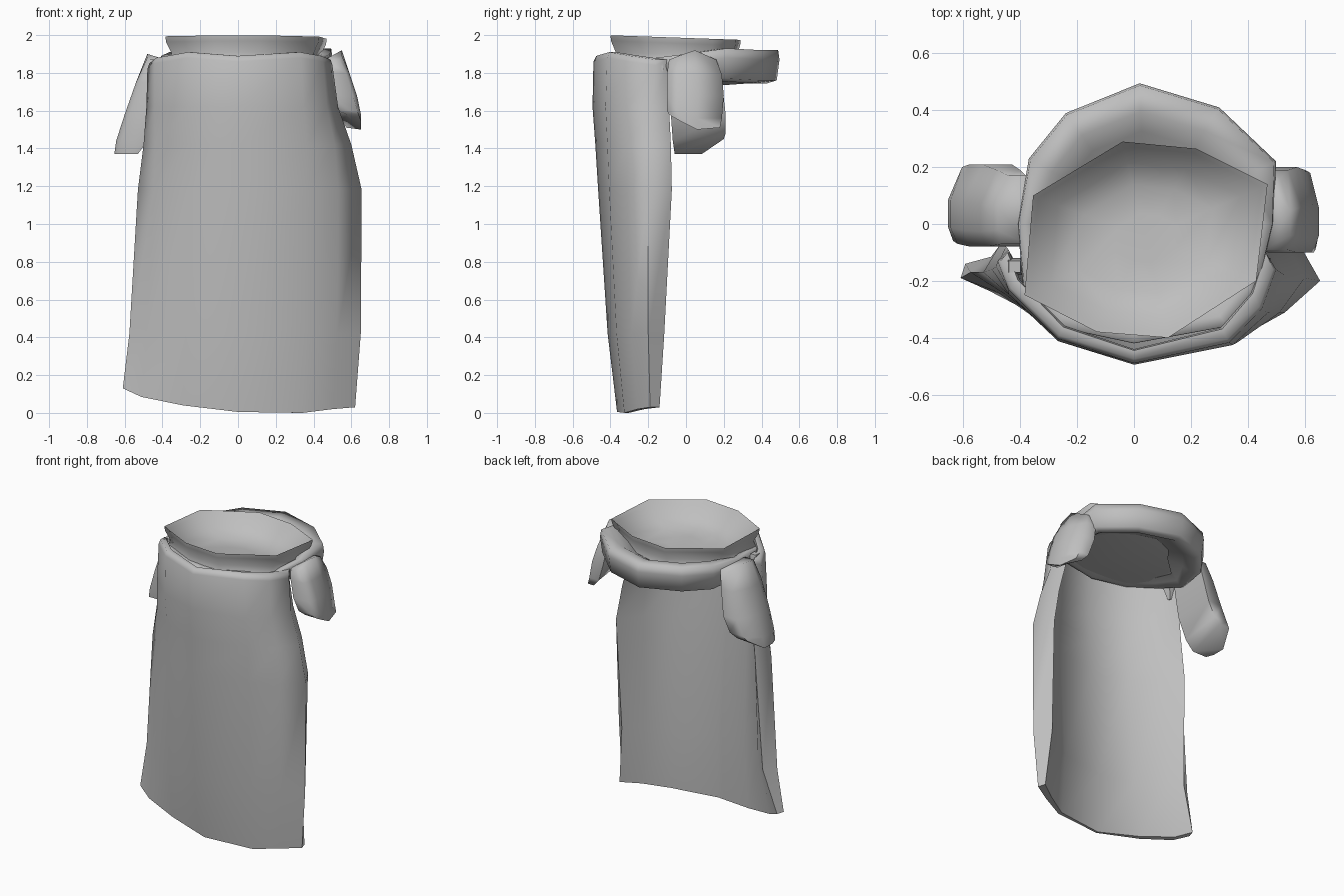
import bpy, bmesh, math

GREY = bpy.data.materials.new("cloth grey")
GREY.diffuse_color = (0.52, 0.52, 0.52, 1)


def loft(name, rings, closed=False, angle=75):
    """Skin a list of equal-length closed rings and cap the ends."""
    bm = bmesh.new()
    rows = [[bm.verts.new(p) for p in r] for r in rings]
    pairs = list(zip(rows, rows[1:])) + ([(rows[-1], rows[0])] if closed else [])
    for a, b in pairs:
        for i in range(len(a)):
            j = (i + 1) % len(a)
            bm.faces.new((a[i], a[j], b[j], b[i]))
    if not closed:
        bm.faces.new(rows[0])
        bm.faces.new(rows[-1])
    bmesh.ops.triangulate(bm, faces=[f for f in bm.faces if len(f.verts) > 4])
    bmesh.ops.recalc_face_normals(bm, faces=bm.faces)
    me = bpy.data.meshes.new(name)
    bm.to_mesh(me)
    bm.free()
    me.materials.append(GREY)
    ob = bpy.data.objects.new(name, me)
    bpy.context.collection.objects.link(ob)
    bpy.ops.object.select_all(action='DESELECT')
    ob.select_set(True)
    bpy.context.view_layer.objects.active = ob
    bpy.ops.object.shade_smooth_by_angle(angle=math.radians(angle))
    return ob


# Front apron: thick curved sheet, columns run from left edge to right edge
ACROSS_LOW = (-1, -0.84, -0.48, 0, 0.55, 0.81, 1)
ACROSS_TOP = (-1, -0.92, -0.56, 0, 0.67, 0.9, 1)
CURVE = (1, 0.72, 0.24, 0, 0.22, 0.58, 1)
CURVE_HEM = (1, 0.75, 0.4, 0, 0.22, 0.62, 1)
HEM = (0.13, 0.085, 0.04, 0.005, 0, 0.02, 0.03)
TOP = (1.85, 1.88, 1.91, 1.89, 1.91, 1.89, 1.87)
# height, left x, right x, centre y, outer edge y, back rim y, thickness
LEVELS = ((0.0, -0.61, 0.62, -0.365, -0.19, -0.14, 0.015),
          (0.42, -0.575, 0.65, -0.415, -0.20, -0.115, 0.07),
          (1.18, -0.53, 0.655, -0.465, -0.20, -0.075, 0.06),
          (1.42, -0.50, 0.60, -0.48, -0.19, -0.08, 0.055),
          (1.62, -0.485, 0.53, -0.495, -0.18, -0.09, 0.05),
          (1.86, -0.48, 0.50, -0.49, -0.16, -0.10, 0.05),
          (1.9, -0.47, 0.49, -0.475, -0.16, -0.10, 0.03))
rings = []
for k, (z, xl, xr, yc, ye, yb, th) in enumerate(LEVELS):
    outer, inner = [], []
    w = min(1, max(0, (z - 1.18) / 0.5))
    for i, c in enumerate(CURVE_HEM if k == 0 else CURVE):
        t = ACROSS_LOW[i] * (1 - w) + ACROSS_TOP[i] * w
        drop = 0.03 if z == 1.86 else 0
        h = HEM[i] if k == 0 else TOP[i] - drop if z > 1.8 else z
        x = t * (xr if t > 0 else -xl)
        edge = ye + (0.03 if t < 0 and k else 0)
        outer.append((x, yc + (edge - yc) * c, h))
        inner.append((x * (1 - 1.8 * th), yc + th + (yb - yc - th) * c, h))
    rings.append(outer + inner[::-1])
loft("apron", rings)

# Belt: deep rounded roll behind the waist, thinning to a strip in front
# centreline x, y, top z of outer face, height factor
BELT = ((-0.41, 0.0, 1.89, 0.8), (-0.37, 0.23, 1.91, 1), (-0.24, 0.39, 1.92, 1),
        (0.02, 0.495, 1.92, 1), (0.30, 0.41, 1.92, 1), (0.50, 0.22, 1.93, 1),
        (0.49, 0.0, 1.90, 0.8), (0.43, -0.24, 1.87, 0.2),
        (0.33, -0.36, 1.88, 0.12), (0.0, -0.42, 1.875, 0.12),
        (-0.28, -0.36, 1.88, 0.12), (-0.39, -0.22, 1.87, 0.2))
SECTION = ((0.52, -0.09), (0.66, -0.045), (0.80, -0.003), (0.985, 0.0), (1.0, -0.05),
           (0.97, -0.16), (0.87, -0.175), (0.72, -0.13))
rings = []
for x, y, z, f in BELT:
    ring = []
    for s, dz in SECTION:
        s = s if f == 1 else 1 - (1 - s) * 0.5
        ring.append((0.04 + (x - 0.04) * s, y * s, z + dz * f))
    rings.append(ring)
loft("belt", rings, closed=True, angle=100)

# Waist collar: shallow dish with a flared rim
RIM = ((-0.355, 0.10), (-0.04, 0.29), (0.22, 0.265), (0.47, 0.14),
       (0.43, -0.20), (0.12, -0.40), (-0.13, -0.38), (-0.385, -0.25))


def rim_ring(scale, drop):
    return [(0.04 + (x - 0.04) * scale, -0.05 + (y + 0.05) * scale,
             1.985 - 0.035 * y - drop) for x, y in RIM]


loft("waist_collar", [rim_ring(s, d) for s, d in (
    (0.6, 0.15), (0.96, 0.135), (0.92, 0.09), (0.99, 0.03), (1.0, 0.0),
    (0.95, 0.02), (0.78, 0.09), (0.55, 0.13), (0.25, 0.135))])


# Hip flaps: bulging tabs hanging from the belt
def flap(name, side, levels):
    # height, inner x, outer x, front y, back y, lift of front and back edges
    rings = []
    for z, xi, xo, yf, yb, lf, lb in levels:
        d, t = yb - yf, xo - xi
        pts = ((xi, yf, lf), (xi + t * 0.85, yf, lf), (xo, yf + d * 0.2, lf * 0.6),
               (xo, yf + d * 0.55, 0), (xi + t * 0.6, yb, lb), (xi, yb, lb))
        rings.append([(side * x, y, z + l) for x, y, l in pts])
    return loft(name, rings)


flap("right_hip_flap", 1, ((1.92, 0.46, 0.55, -0.09, 0.16, -0.05, -0.05),
                           (1.80, 0.47, 0.59, -0.10, 0.19, 0, -0.01),
                           (1.68, 0.49, 0.63, -0.10, 0.20, 0, 0),
                           (1.56, 0.53, 0.65, -0.10, 0.19, 0.04, 0),
                           (1.50, 0.575, 0.65, -0.09, 0.18, 0.08, 0.01)))
flap("left_hip_flap", -1, ((1.90, 0.38, 0.48, -0.07, 0.17, -0.03, -0.03),
                           (1.75, 0.40, 0.54, -0.08, 0.19, 0, 0),
                           (1.58, 0.43, 0.60, -0.08, 0.21, 0, 0),
                           (1.44, 0.48, 0.645, -0.07, 0.21, 0, 0.04),
                           (1.37, 0.53, 0.655, -0.06, 0.20, 0, 0.08)))

# Small knots where the belt meets the apron
for name, x in (("left_knot", -0.42), ("right_knot", 0.45)):
    loft(name, [[(x + dx * r, -0.15 + dy * r, z) for dx, dy in
                 ((-1, -1), (1, -1), (1, 1), (-1, 1))]
                for z, r in ((1.74, 0.01), (1.82, 0.03), (1.87, 0.02))])
